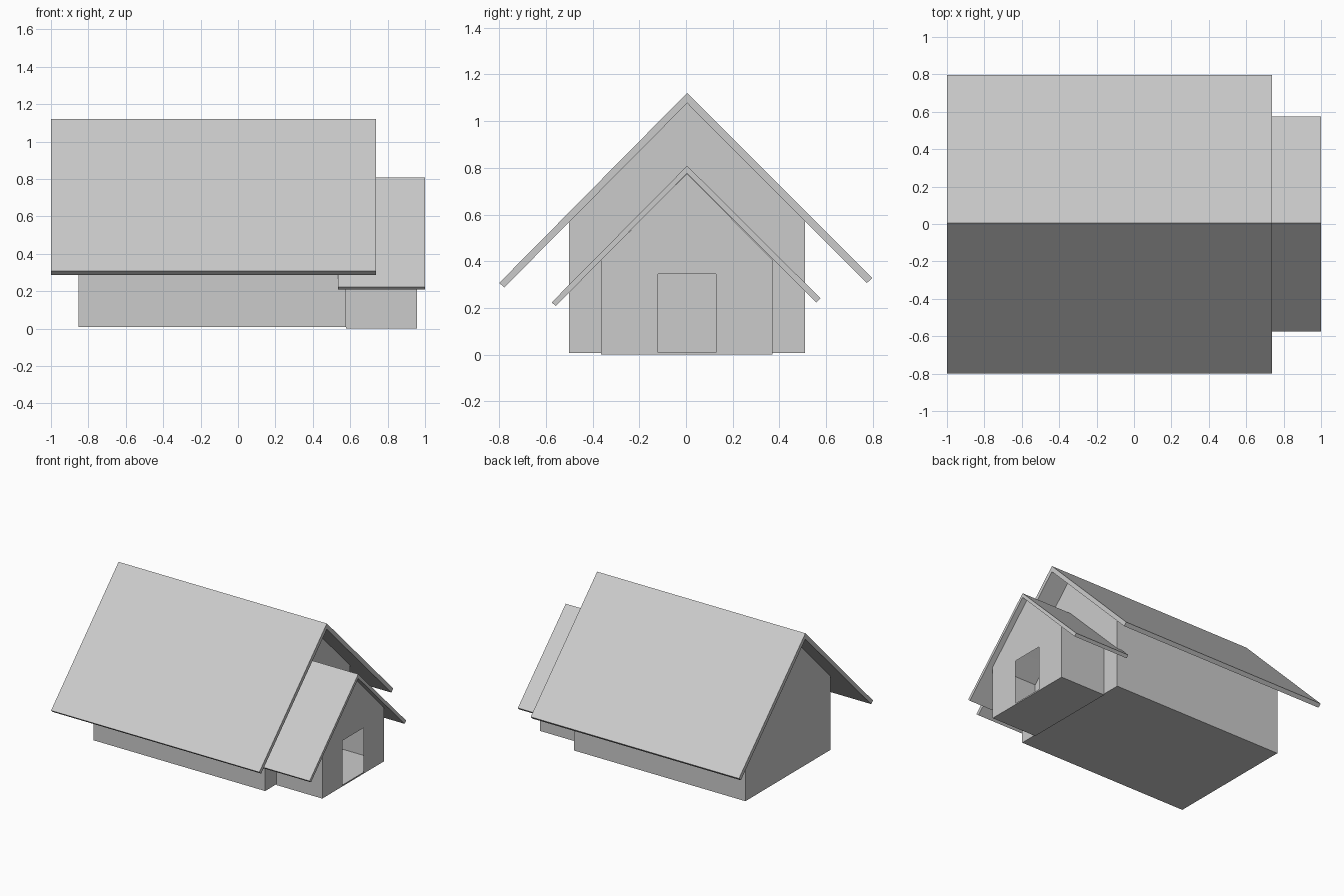
import bpy
import bmesh

if "Cube" in bpy.data.objects:
    bpy.data.objects.remove(bpy.data.objects["Cube"])


def finish(bm, name):
    bmesh.ops.recalc_face_normals(bm, faces=bm.faces[:])
    mesh = bpy.data.meshes.new(name)
    bm.to_mesh(mesh)
    bm.free()
    obj = bpy.data.objects.new(name, mesh)
    bpy.context.collection.objects.link(obj)
    return obj


def ring(bm, profile, x):
    return [bm.verts.new((x, y, z)) for y, z in profile]


def outline(bm, verts):
    return [bm.edges.new((verts[i - 1], verts[i])) for i in range(len(verts))]


def prism(bm, profile, x0, x1, back=True, front=True):
    """Extrude a y-z profile along x, with optional end caps."""
    a, b = ring(bm, profile, x0), ring(bm, profile, x1)
    for i in range(len(a)):
        bm.faces.new((a[i - 1], a[i], b[i], b[i - 1]))
    if back:
        bm.faces.new(a)
    if front:
        bm.faces.new(b)
    return b


def solid(name, profile, x0, x1):
    bm = bmesh.new()
    prism(bm, profile, x0, x1)
    return finish(bm, name)


# Main house walls, closed gable-ended volume
solid("main_house", [(-0.502, 0.008), (0.51, 0.008), (0.51, 0.574),
                     (0.005, 1.077), (-0.502, 0.573)], -0.853, 0.578)

# Main roof, bent slab with overhangs
solid("main_roof", [(-0.8, 0.307), (0.005, 1.121), (0.797, 0.328),
                    (0.774, 0.306), (0.005, 1.077), (-0.778, 0.288)], -1.0, 0.738)

# Porch roof
solid("porch_roof", [(-0.575, 0.224), (0.005, 0.809), (0.576, 0.241),
                     (0.558, 0.223), (0.005, 0.777), (-0.558, 0.208)], 0.535, 1.0)

# Hollow porch with a door opening in its front gable
bm = bmesh.new()
front = prism(bm, [(-0.364, 0.0), (0.37, 0.0), (0.37, 0.406),
                   (0.005, 0.775), (-0.364, 0.405)], 0.578, 0.958,
              back=False, front=False)
edges = [bm.edges.get((front[i - 1], front[i])) for i in range(len(front))]
edges += outline(bm, ring(bm, [(-0.12, 0.01), (0.128, 0.01),
                               (0.128, 0.345), (-0.12, 0.345)], 0.958))
bmesh.ops.triangle_fill(bm, edges=edges, use_beauty=True, normal=(1, 0, 0))
finish(bm, "porch_walls")
